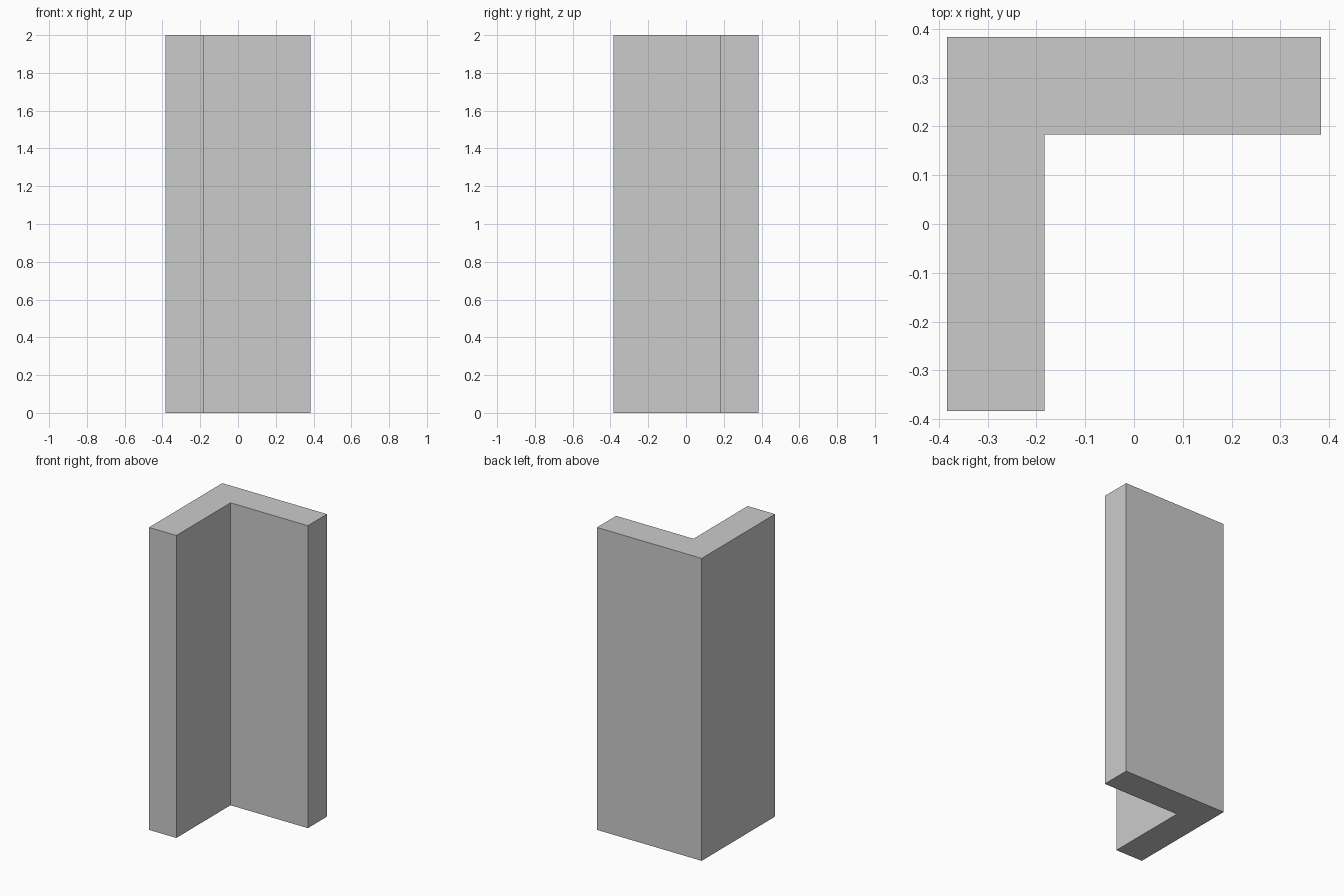
import bpy
import bmesh

if "Cube" in bpy.data.objects:
    bpy.data.objects.remove(bpy.data.objects["Cube"])

HALF = 0.383      # half the outer width of the corner
THICK = 0.2       # wall thickness
HEIGHT = 2.0
inner = HALF - THICK

# L-shaped footprint, counter-clockwise seen from above
profile = [(-HALF, -HALF), (-inner, -HALF), (-inner, inner),
           (HALF, inner), (HALF, HALF), (-HALF, HALF)]

# Corner wall: footprint extruded upwards
bm = bmesh.new()
base = bm.faces.new([bm.verts.new((x, y, 0)) for x, y in profile])
extruded = bmesh.ops.extrude_face_region(bm, geom=[base], use_keep_orig=True)
top_verts = [g for g in extruded["geom"] if isinstance(g, bmesh.types.BMVert)]
bmesh.ops.translate(bm, verts=top_verts, vec=(0, 0, HEIGHT))
bmesh.ops.recalc_face_normals(bm, faces=bm.faces)

mesh = bpy.data.meshes.new("corner_wall")
bm.to_mesh(mesh)
bm.free()
wall = bpy.data.objects.new("corner_wall", mesh)
bpy.context.collection.objects.link(wall)
